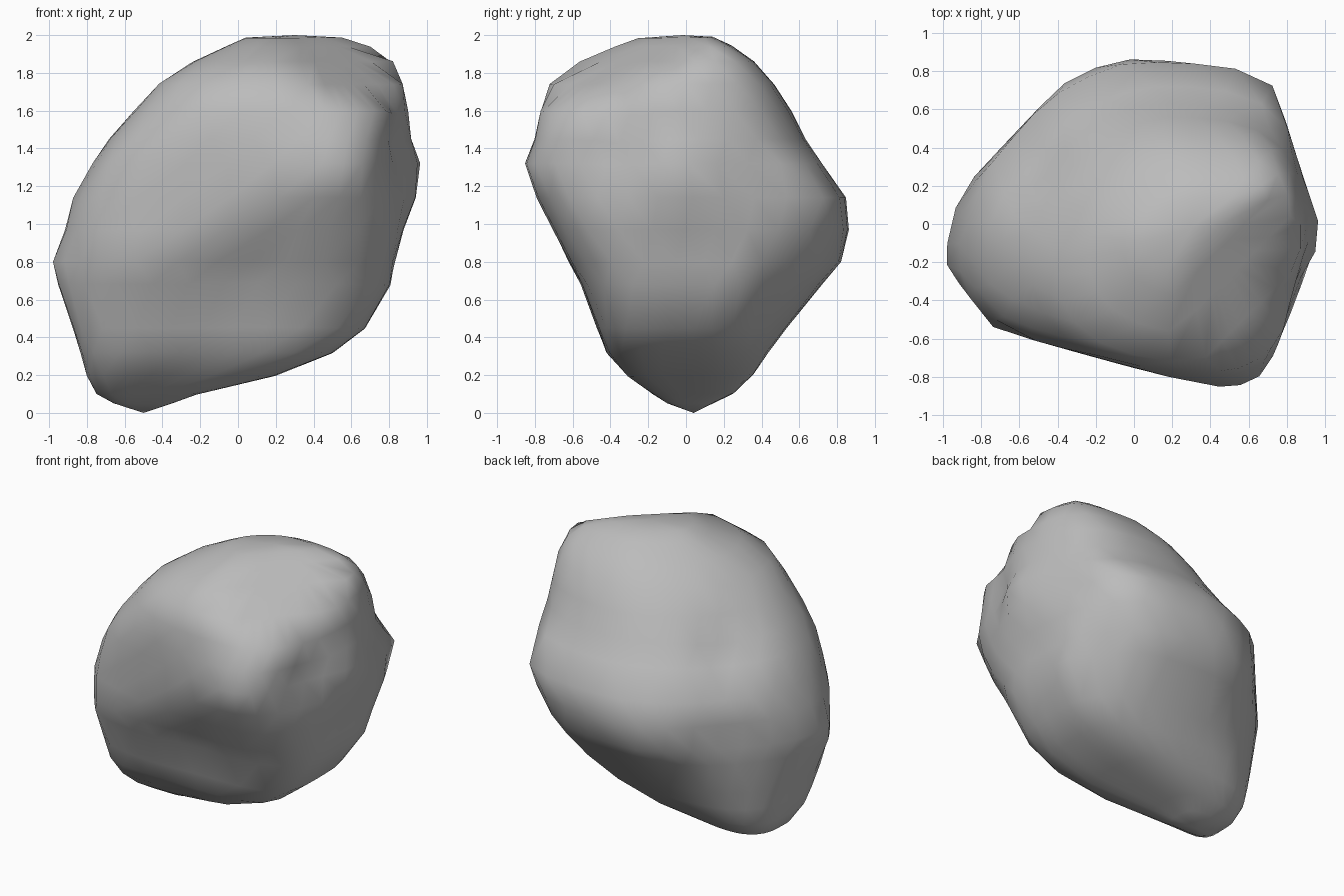
import bpy
import bmesh
import math
from mathutils import Vector, noise

cube = bpy.data.objects.get("Cube")
if cube:
    bpy.data.objects.remove(cube)

SEGMENTS = 30

# Cross-sections of the boulder: height, left/right limits, front/back limits
SECTIONS = [
    (.05, -.66, -.35, -.1, .15), (.1, -.75, -.22, -.18, .25),
    (.2, -.8, .2, -.31, .36), (.32, -.83, .5, -.42, .44),
    (.45, -.87, .67, -.47, .53), (.68, -.95, .8, -.56, .72),
    (.8, -.98, .83, -.63, .82), (.97, -.92, .88, -.71, .86),
    (1.14, -.88, .94, -.79, .85), (1.32, -.77, .98, -.85, .72),
    (1.45, -.68, .92, -.8, .63), (1.6, -.55, .9, -.77, .56),
    (1.74, -.42, .87, -.73, .47), (1.86, -.24, .82, -.58, .36),
    (1.94, -.06, .75, -.4, .24), (1.985, .04, .58, -.28, .14),
]

# Broad chipped facets: outward direction and distance from the origin
FACETS = [
    ((.926, -.377, 0), .935),    # front left corner
    ((-.256, -.967, 0), .725),   # front
    ((-.8, -.6, 0), .92),        # front right corner
    ((.953, .302, 0), .92),      # left flank
    ((-.725, .69, 0), .78),      # back right shoulder
    ((.7, .5, -.5), .35),        # undercut at the back left
    ((.7, -.7, -.35), .56),      # undercut at the front left
    ((.35, -.35, .87), 1.89),    # slope at the crown
]

# Dents (positive depth) and swellings (negative): place, radius, depth
DENTS = [
    ((-.57, .35, 1.42), .18, .08),    # crease under the back shoulder
    ((-.8, .14, 1.15), .2, .03),      # hollow below the crease
    ((-.45, 0, 1.66), .14, .03),      # round crater above it
    ((.86, -.32, 1.49), .17, .06),    # notch behind the front corner
    ((.06, -.64, .72), .2, .03),      # scooped facet low on the front
    ((.77, .23, .64), .12, -.02),     # small ridge on the left flank
]


def bump(value, middle, width):
    return math.exp(-((value - middle) / width) ** 2)


def corner_power(z, c, s):
    """How square each quarter of a section is; two is an ellipse."""
    if s < 0 and c > 0:
        return 2.9 + 2 * bump(z, .3, .5) - .9 * bump(z, 1.55, .2) + bump(z, 2, .15)
    if s < 0:
        return max(2.7, 5.4 - 2.4 * z)
    if c > 0:
        return 2.8 + .5 * bump(z, 1.1, .12) + 1.5 * bump(z, 2, .25)
    return 1.6 + .9 * bump(z, .2, .3)


def section_point(section, angle):
    """Point on a closed curve of four superellipse quarters, cut by facets."""
    z, x0, x1, y0, y1 = section
    c, s = math.cos(angle), math.sin(angle)
    mid_x, mid_y = (x0 + x1) / 2, (y0 + y1) / 2
    centre = Vector((mid_x, mid_y, z))
    if s < 0:
        mid_x += max(0, min(.35, (z - .7) * .7)) * (x1 - x0) / 1.8
    if c < 0:
        mid_y -= .2 * bump(z, .77, .25)
    power = corner_power(z, c, s)
    reach = (abs(c) ** power + abs(s) ** power) ** (-1 / power)
    u, v = c * reach, s * reach
    x = mid_x + u * (x1 - mid_x if c > 0 else mid_x - x0)
    y = mid_y + v * (y1 - mid_y if s > 0 else mid_y - y0)
    point = Vector((x, y, z))
    for direction, distance in FACETS:
        normal = Vector(direction)
        if normal.dot(point) > distance:
            room = (distance - normal.dot(centre)) / normal.dot(point - centre)
            point = centre + (point - centre) * room
    return point


def weather(point):
    """Press the dents into the surface and roughen it slightly."""
    inward = (Vector((0, 0, 1)) - point).normalized()
    shift = noise.noise(point * 2.7) * .01
    for place, radius, depth in DENTS:
        shift += depth * bump((point - Vector(place)).length, 0, radius)
    return point + inward * shift


# Loft the boulder through its cross-sections
bm = bmesh.new()
rings = []
for row, section in enumerate(SECTIONS):
    turn = (row % 2) * .5
    rings.append([
        bm.verts.new(weather(section_point(section, math.tau * (i + turn) / SEGMENTS)))
        for i in range(SEGMENTS)])
for row, (low, high) in enumerate(zip(rings, rings[1:])):
    for i in range(SEGMENTS):
        j = (i + 1) % SEGMENTS
        if row % 2 == 0:
            bm.faces.new((low[i], low[j], high[i]))
            bm.faces.new((low[j], high[j], high[i]))
        else:
            bm.faces.new((low[i], low[j], high[j]))
            bm.faces.new((low[i], high[j], high[i]))

# Close the tip and the crown
tip = bm.verts.new((-.5, .04, 0))
crown = bm.verts.new((.3, -.02, 2))
for i in range(SEGMENTS):
    j = (i + 1) % SEGMENTS
    bm.faces.new((tip, rings[0][j], rings[0][i]))
    bm.faces.new((crown, rings[-1][i], rings[-1][j]))
bmesh.ops.recalc_face_normals(bm, faces=bm.faces)

mesh = bpy.data.meshes.new("boulder")
bm.to_mesh(mesh)
bm.free()
boulder = bpy.data.objects.new("boulder", mesh)
bpy.context.collection.objects.link(boulder)

# Plain grey stone
stone = bpy.data.materials.new("grey stone")
stone.use_nodes = True
colour = (.5, .5, .5, 1)
stone.diffuse_color = colour
stone.node_tree.nodes["Principled BSDF"].inputs["Base Color"].default_value = colour
mesh.materials.append(stone)

bpy.context.view_layer.objects.active = boulder
boulder.select_set(True)
bpy.ops.object.shade_smooth()
